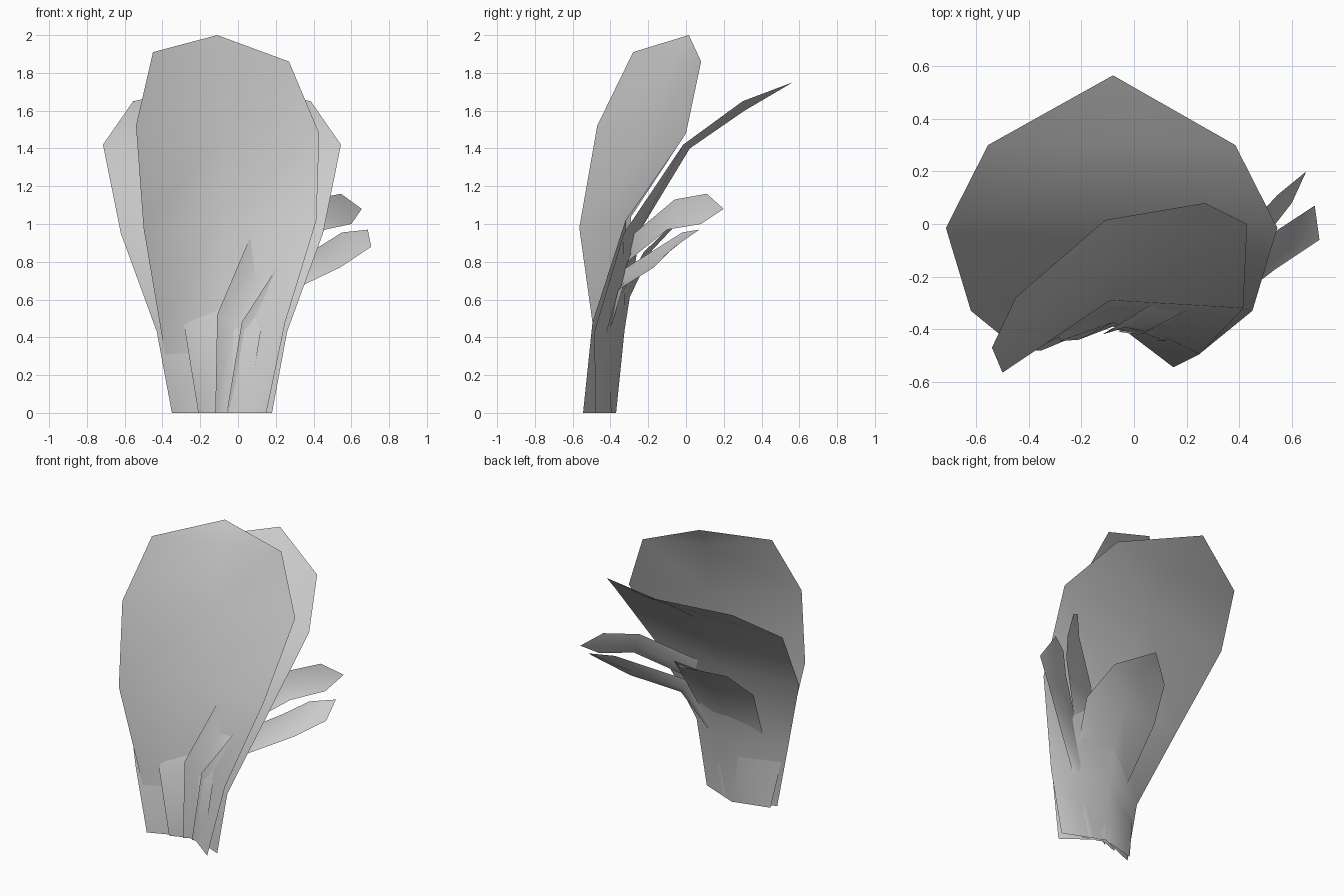
import bpy, bmesh


def leaf(name, rows, tip):
    """Skin a leaf through (left, middle, right) rows, closing at a tip."""
    bm = bmesh.new()
    grid = [[bm.verts.new(p) for p in row] for row in rows]
    end = bm.verts.new(tip)
    for lower, upper in zip(grid, grid[1:]):
        for i in range(2):
            bm.faces.new((lower[i], lower[i + 1], upper[i + 1], upper[i]))
    for i in range(2):
        bm.faces.new((grid[-1][i], grid[-1][i + 1], end))
    mesh = bpy.data.meshes.new(name)
    bm.to_mesh(mesh)
    bm.free()
    mesh.shade_smooth()
    ob = bpy.data.objects.new(name, mesh)
    bpy.context.collection.objects.link(ob)
    return ob


def even_leaf(name, cx, profile, tip):
    """Symmetric leaf: profile rows are (half width, edge y, edge z, mid y, mid z)."""
    rows = [((cx - w, ey, ez), (cx, my, mz), (cx + w, ey, ez))
            for w, ey, ez, my, mz in profile]
    return leaf(name, rows, tip)


def strap_leaf(name, left, right, tip, fold):
    """Narrow leaf between two edges, its middle pushed back by fold."""
    rows = []
    for a, b in zip(left, right):
        mid = [(p + q) / 2 for p, q in zip(a, b)]
        rows.append((a, (mid[0], mid[1] + fold, max(0, mid[2] - fold / 2)), b))
    return leaf(name, rows, tip)


# broad leaf arching backwards
even_leaf("broad_back_leaf", -0.085, [
    (0.265, -0.48, 0.0, -0.37, 0.0),
    (0.345, -0.485, 0.43, -0.325, 0.44),
    (0.535, -0.33, 0.95, -0.24, 0.97),
    (0.63, -0.015, 1.42, 0.02, 1.40),
    (0.47, 0.30, 1.65, 0.31, 1.60)], (-0.08, 0.565, 1.75))

# tall upright leaf, twisted so its right edge leans back
leaf("tall_front_leaf", [
    ((-0.33, -0.435, 0.0), (-0.08, -0.37, 0.0), (0.15, -0.545, 0.0)),
    ((-0.405, -0.487, 0.42), (-0.08, -0.335, 0.43), (0.25, -0.495, 0.48)),
    ((-0.50, -0.565, 0.98), (-0.09, -0.29, 1.04), (0.415, -0.32, 1.02)),
    ((-0.54, -0.47, 1.52), (-0.06, -0.17, 1.49), (0.43, 0.0, 1.48)),
    ((-0.45, -0.28, 1.91), (-0.09, -0.07, 1.87), (0.27, 0.08, 1.86))],
    (-0.11, 0.015, 2.0))

# short leaf curling out behind the broad one
even_leaf("short_back_leaf", -0.08, [
    (0.13, -0.44, 0.0, -0.39, 0.0),
    (0.20, -0.445, 0.43, -0.375, 0.45),
    (0.27, -0.225, 0.85, -0.18, 0.86),
    (0.20, -0.04, 1.03, -0.03, 1.02)], (-0.06, 0.14, 1.10))

# two strap leaves bending out to the right
strap_leaf("upper_strap_leaf",
    [(-0.12, -0.42, 0.0), (-0.11, -0.415, 0.52), (0.06, -0.31, 0.92),
     (0.39, -0.06, 1.13), (0.545, 0.11, 1.16)],
    [(-0.04, -0.41, 0.0), (0.05, -0.41, 0.47), (0.23, -0.31, 0.80),
     (0.46, -0.10, 0.97), (0.60, 0.08, 1.0)],
    (0.655, 0.20, 1.08), 0.02)
strap_leaf("lower_strap_leaf",
    [(-0.06, -0.41, 0.0), (0.02, -0.42, 0.48), (0.20, -0.33, 0.76),
     (0.43, -0.14, 0.88), (0.55, -0.02, 0.955)],
    [(0.03, -0.42, 0.0), (0.12, -0.43, 0.40), (0.29, -0.36, 0.65),
     (0.54, -0.17, 0.77), (0.705, -0.06, 0.88)],
    (0.687, 0.07, 0.97), 0.02)
